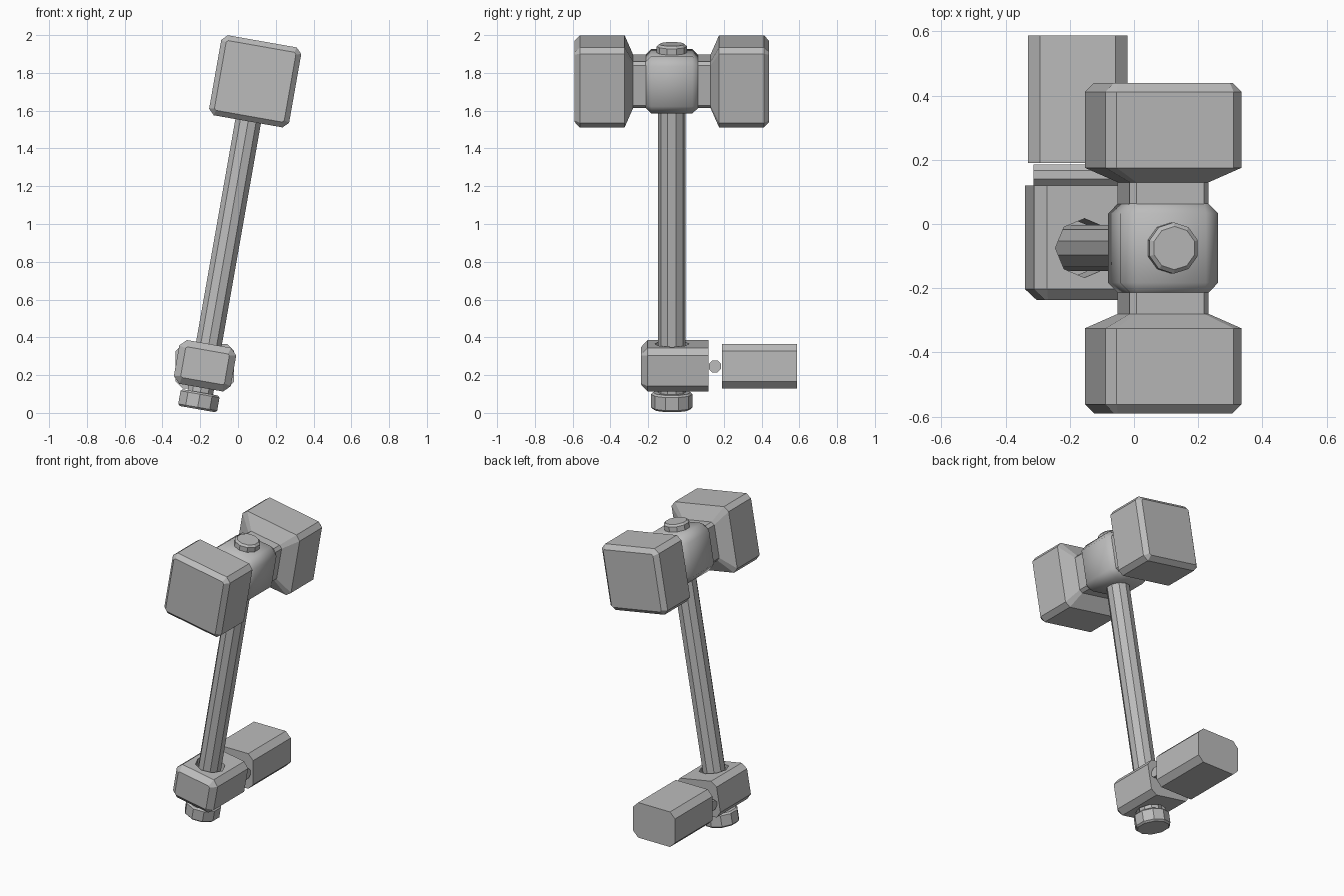
import bpy, bmesh, math
from mathutils import Matrix

cube = bpy.data.objects.get("Cube")
if cube:
    bpy.data.objects.remove(cube, do_unlink=True)

grey = bpy.data.materials.new("plain_grey")
grey.use_nodes = True
GREY = (0.5, 0.5, 0.5, 1)
grey.diffuse_color = GREY
grey.node_tree.nodes["Principled BSDF"].inputs["Base Color"].default_value = GREY

# Leaning frame: origin at the foot of the lever, local z runs up the shaft
LEAN = Matrix.Translation((-0.215, -0.075, 0.02)) @ Matrix.Rotation(math.radians(10), 4, 'Y')
HEAD_Z = 1.762


def finish(name, bm, matrix):
    bmesh.ops.recalc_face_normals(bm, faces=bm.faces)
    mesh = bpy.data.meshes.new(name)
    bm.to_mesh(mesh)
    bm.free()
    mesh.materials.append(grey)
    obj = bpy.data.objects.new(name, mesh)
    bpy.context.collection.objects.link(obj)
    obj.matrix_world = matrix
    return obj


def loft(name, sections, matrix):
    """Chamfered rectangles (y, width, height, chamfer) joined along y."""
    bm = bmesh.new()
    rings = []
    for y, w, h, c in sections:
        a, b = w / 2, h / 2
        pts = [(a, b - c), (a - c, b), (c - a, b), (-a, b - c),
               (-a, c - b), (c - a, -b), (a - c, -b), (a, c - b)]
        rings.append([bm.verts.new((x, y, z)) for x, z in pts])
    for r0, r1 in zip(rings, rings[1:]):
        for i in range(8):
            j = (i + 1) % 8
            bm.faces.new((r0[i], r0[j], r1[j], r1[i]))
    bm.faces.new(rings[0])
    bm.faces.new(rings[-1])
    return finish(name, bm, matrix)


def rod(name, radius, z0, z1, matrix, sides=10, bevel=0.0, turn=90):
    """Many-sided rod along z, with optional bevelled rims."""
    bm = bmesh.new()
    bmesh.ops.create_cone(bm, cap_ends=True, segments=sides, radius1=radius,
                          radius2=radius, depth=z1 - z0)
    first = bm.verts[:][0].co
    spin = math.radians(turn) - math.atan2(first.y, first.x)
    bmesh.ops.rotate(bm, verts=bm.verts, matrix=Matrix.Rotation(spin, 3, 'Z'))
    bmesh.ops.translate(bm, verts=bm.verts, vec=(0, 0, (z0 + z1) / 2))
    if bevel:
        rims = [e for e in bm.edges if abs(e.verts[0].co.z - e.verts[1].co.z) < 1e-4]
        bmesh.ops.bevel(bm, geom=rims, offset=bevel, segments=1, affect='EDGES')
    return finish(name, bm, matrix)


# Shaft with its foot nut and top cap
rod("shaft", 0.072, 0.05, 1.66, LEAN)
rod("foot_nut", 0.11, 0, 0.09, LEAN, bevel=0.01)
rod("top_cap", 0.08, 1.89, 1.962, LEAN, bevel=0.012)

# Hub with softened bevels
bm = bmesh.new()
bmesh.ops.create_cube(bm, size=0.31)
bmesh.ops.bevel(bm, geom=bm.edges[:], offset=0.047, segments=1, affect='EDGES')
for f in bm.faces:
    f.smooth = True
head = LEAN @ Matrix.Translation((0, 0, HEAD_Z))
finish("hub", bm, head)

# Two mirrored head blocks, each tapering to a neck at the hub
for name, s in (("front_head_block", -1), ("back_head_block", 1)):
    loft(name, [(s * 0.12, 0.25, 0.25, 0.018), (s * 0.205, 0.25, 0.25, 0.018),
                (s * 0.25, 0.43, 0.43, 0.03), (s * 0.487, 0.43, 0.43, 0.03),
                (s * 0.515, 0.375, 0.375, 0.01)], head)

# Lower collar around the shaft, with a hole cut through it
collar = loft("collar", [(-0.162, 0.235, 0.165, 0.008), (-0.128, 0.306, 0.235, 0.035),
                         (0.195, 0.306, 0.235, 0.035)],
              LEAN @ Matrix.Translation((0, 0, 0.233)))
cutter = rod("hole_cutter", 0.092, 0.05, 0.45, LEAN, sides=8)
cutter.hide_render = True
cut = collar.modifiers.new("hole", 'BOOLEAN')
cut.operation = 'DIFFERENCE'
cut.solver = 'EXACT'
cut.object = cutter
bpy.context.view_layer.objects.active = collar
bpy.ops.object.modifier_apply(modifier=cut.name)
bpy.data.objects.remove(cutter, do_unlink=True)

# Level hinge pin and the pedal block behind it
rod("hinge_pin", 0.035, -0.138, 0.138,
    Matrix.Translation((-0.175, 0.153, 0.246)) @ Matrix.Rotation(math.pi / 2, 4, 'Y'),
    sides=8, turn=22.5)
loft("pedal_block", [(0.19, 0.31, 0.235, 0.037), (0.588, 0.31, 0.235, 0.037)],
     Matrix.Translation((-0.175, 0, 0.247)))
